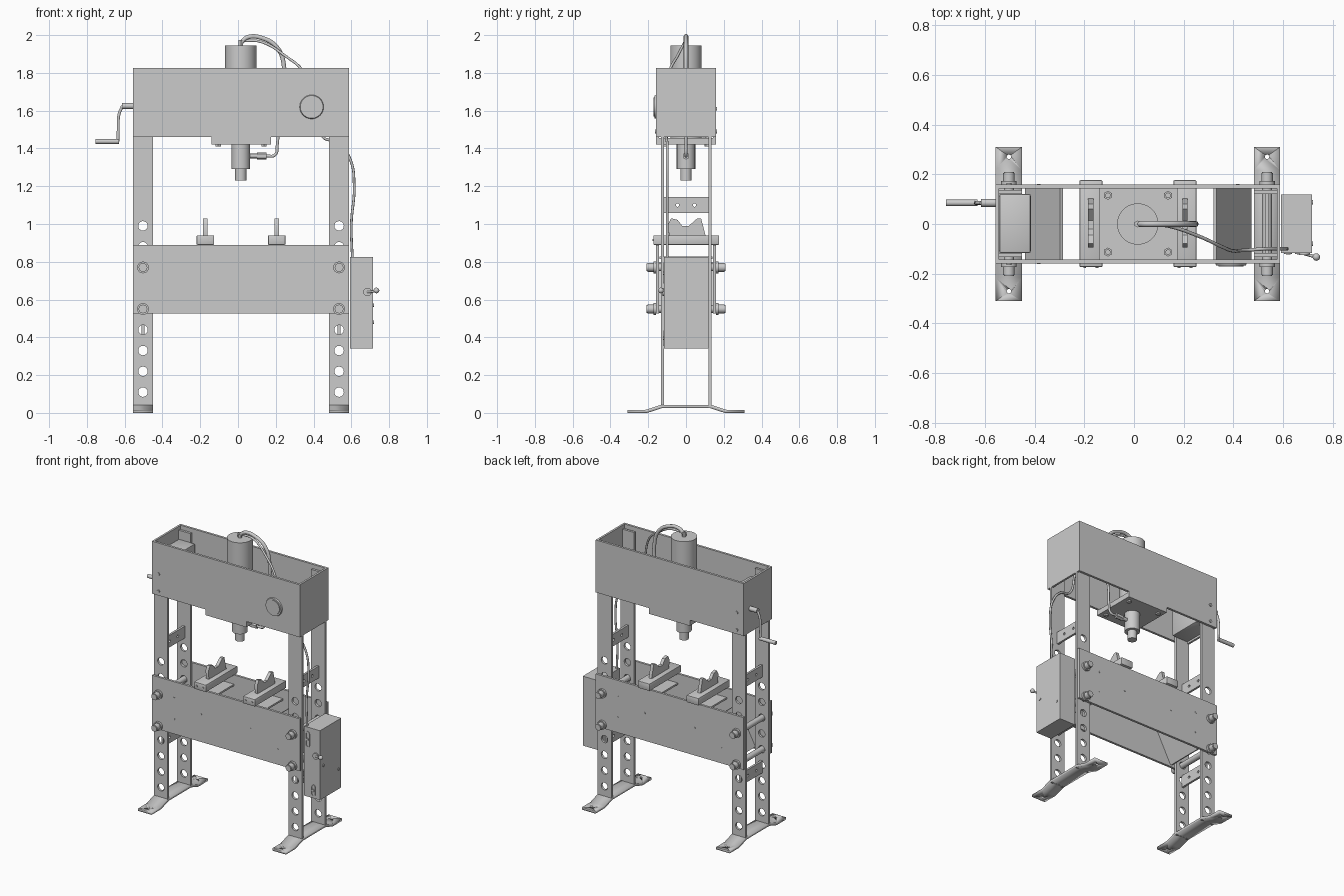
import bpy, bmesh, math
from mathutils import Vector

if "Cube" in bpy.data.objects:
    bpy.data.objects.remove(bpy.data.objects["Cube"])

CX = 0.017                      # middle of the frame
LEGS = (-0.503, 0.535)          # leg centre lines


def finish(ob, angle=35):
    bpy.ops.object.select_all(action='DESELECT')
    ob.select_set(True)
    bpy.context.view_layer.objects.active = ob
    if ob.type == 'CURVE':
        bpy.ops.object.convert(target='MESH')
        ob = bpy.context.view_layer.objects.active
    bpy.ops.object.shade_smooth_by_angle(angle=math.radians(angle))
    return ob


def mesh_object(name, bm):
    me = bpy.data.meshes.new(name)
    bm.to_mesh(me)
    bm.free()
    ob = bpy.data.objects.new(name, me)
    bpy.context.collection.objects.link(ob)
    return ob


def box(name, lo, hi, bevel=0):
    bm = bmesh.new()
    bmesh.ops.create_cube(bm, size=1)
    for v in bm.verts:
        v.co = [(l + h) / 2 + c * (h - l) for l, h, c in zip(lo, hi, v.co)]
    if bevel:
        bmesh.ops.bevel(bm, geom=bm.edges[:], offset=bevel, segments=2, affect='EDGES', profile=0.5)
    return mesh_object(name, bm)


def cyl(name, a, b, r, seg=32, r2=None):
    a, b = Vector(a), Vector(b)
    bm = bmesh.new()
    bmesh.ops.create_cone(bm, cap_ends=True, segments=seg, radius1=r,
                          radius2=r if r2 is None else r2, depth=(b - a).length)
    ob = mesh_object(name, bm)
    ob.rotation_euler = (b - a).to_track_quat('Z', 'Y').to_euler()
    ob.location = (a + b) / 2
    return finish(ob)


def circle(x, y, r, n=28):
    return [(x + r * math.cos(2 * math.pi * i / n), y + r * math.sin(2 * math.pi * i / n)) for i in range(n)]


def plate(name, loops, thick, loc, rot=(math.pi / 2, 0, 0)):
    """Flat sheet: the first loop is the outline, the others are holes."""
    cu = bpy.data.curves.new(name, 'CURVE')
    cu.dimensions, cu.fill_mode, cu.extrude = '2D', 'BOTH', thick / 2
    for loop in loops:
        sp = cu.splines.new('POLY')
        sp.points.add(len(loop) - 1)
        for p, c in zip(sp.points, loop):
            p.co = (c[0], c[1], 0, 1)
        sp.use_cyclic_u = True
    ob = bpy.data.objects.new(name, cu)
    bpy.context.collection.objects.link(ob)
    ob.location, ob.rotation_euler = loc, rot
    return finish(ob)


def tube(name, pts, r):
    cu = bpy.data.curves.new(name, 'CURVE')
    cu.dimensions, cu.bevel_depth, cu.bevel_resolution, cu.use_fill_caps = '3D', r, 3, True
    sp = cu.splines.new('BEZIER')
    sp.bezier_points.add(len(pts) - 1)
    for p, c in zip(sp.bezier_points, pts):
        p.co = c
        p.handle_left_type = p.handle_right_type = 'AUTO'
    ob = bpy.data.objects.new(name, cu)
    bpy.context.collection.objects.link(ob)
    return finish(ob, 60)


def rect(x0, y0, x1, y1):
    return [(x0, y0), (x1, y0), (x1, y1), (x0, y1)]


SIDE = (math.pi / 2, 0, math.pi / 2)    # sheet drawn in y-z

# legs, cross bars, feet and pins
for cx in LEGS:
    x0, x1 = cx - 0.053, cx + 0.053
    for y in (-0.125, 0.128):
        holes = [circle(cx, 0.11 * i, 0.025) for i in range(1, 10)]
        plate("leg", [rect(x0, 0.025, x1, 1.80)] + holes, 0.016, (0, y, 0))
    for z in (0.43, 1.10):
        plate("leg_cross_bar", [rect(-0.118, z - 0.042, 0.121, z + 0.042),
                                circle(-0.045, z, 0.009, 16), circle(0.045, z, 0.009, 16)],
              0.015, (cx, 0, 0), SIDE)
    top = [(-0.31, 0.016), (-0.215, 0.016), (-0.135, 0.042)]
    low = [(-0.125, 0.026), (-0.205, 0), (-0.31, 0)]
    prof = top + [(-y, z) for y, z in top[::-1]] + [(-y, z) for y, z in low[::-1]] + low
    foot = plate("foot", [prof], x1 - x0, (cx, 0, 0), SIDE)
    for s in (-1, 1):
        cut = cyl("foot_hole_cutter", (cx, s * 0.27, -0.02), (cx, s * 0.27, 0.05), 0.009, 16)
        cut.hide_render = True
        cut.hide_set(True)
        m = foot.modifiers.new("hole", 'BOOLEAN')
        m.operation, m.object, m.solver = 'DIFFERENCE', cut, 'EXACT'
    for z in (0.55, 0.77):
        cyl("pin", (cx, -0.21, z), (cx, 0.21, z), 0.02)
        for s in (-1, 1):
            cyl("pin_collar", (cx, s * 0.158, z), (cx, s * 0.172, z), 0.031, 24)
            cyl("pin_end", (cx, s * 0.172, z), (cx, s * 0.205, z), 0.023, 24)

# upper head box, open at top and bottom
head = [(-0.556, 1.46), (-0.14, 1.46), (-0.14, 1.42), (0.175, 1.42), (0.175, 1.46),
        (0.588, 1.46), (0.588, 1.826), (-0.556, 1.826)]
low_beam = rect(-0.556, 0.525, 0.588, 0.89)
for s in (-1, 1):
    plate("head_side", [head], 0.016, (0, s * 0.15, 0))
    plate("bed_side", [low_beam], 0.016, (0, s * 0.15, 0))
    for z in (1.49, 1.61):
        cyl("head_screw", (-0.503, s * 0.157, z), (-0.503, s * 0.165, z), 0.010, 16)
    for dx, z in ((0.4, 0.63), (0.4, 0.775), (0.193, 0.717)):
        for t in (-1, 1):
            cyl("bed_screw", (CX + t * dx, s * 0.157, z), (CX + t * dx, s * 0.16, z), 0.007, 12)
box("head_end", (-0.556, -0.143, 1.46), (-0.542, 0.143, 1.826))
box("head_end", (0.574, -0.143, 1.46), (0.588, 0.143, 1.826))
box("cylinder_mount_plate", (-0.14, -0.143, 1.42), (0.175, 0.143, 1.455))
for x in (-0.105, 0.137):
    for y in (-0.113, 0.115):
        cyl("mount_bolt", (x, y, 1.41), (x, y, 1.475), 0.011, 16)
        cyl("mount_nut", (x, y, 1.455), (x, y, 1.468), 0.018, 6)
        cyl("mount_bolt_head", (x, y, 1.41), (x, y, 1.42), 0.016, 6)
finish(box("pump_tank", (-0.542, -0.117, 1.47), (-0.415, 0.121, 1.74), 0.008))

# sloping braces inside the bed
for s in (-1, 1):
    a, b = (CX + s * 0.455, 0.54), (CX + s * 0.315, 0.80)
    plate("bed_brace", [[a, b, (b[0] - s * 0.012, b[1] - 0.006), (a[0] - s * 0.014, a[1] - 0.006)]],
          0.284, (0, 0, 0))

# ram cylinder
cyl("ram_barrel", (0.015, 0, 1.455), (0.015, 0, 1.945), 0.083, 48)
cyl("ram_lower_barrel", (0.015, 0, 1.29), (0.015, 0, 1.42), 0.049, 40)
cyl("ram_piston", (0.015, 0, 1.23), (0.015, 0, 1.30), 0.030, 32)
cyl("ram_top_fitting", (0.015, 0, 1.945), (0.015, 0, 1.975), 0.014, 6)
cyl("ram_side_fitting", (0.06, 0, 1.36), (0.10, 0, 1.36), 0.012, 16)
cyl("ram_side_nut", (0.10, 0, 1.36), (0.15, 0, 1.36), 0.019, 6)

# hoses
tube("top_hose", [(0.015, 0, 1.96), (0.05, 0, 1.988), (0.12, 0, 1.987), (0.21, 0, 1.93),
                  (0.245, 0, 1.82), (0.23, 0, 1.62)], 0.012)
tube("lower_hose", [(0.15, 0, 1.36), (0.195, 0, 1.365), (0.208, 0, 1.42), (0.215, 0, 1.55), (0.23, 0, 1.62)], 0.008)
tube("pump_hose", [(0.03, 0, 1.97), (0.12, -0.005, 1.965), (0.25, -0.045, 1.89), (0.35, -0.09, 1.80),
                   (0.40, -0.108, 1.62), (0.45, -0.105, 1.46), (0.53, -0.10, 1.43), (0.595, -0.10, 1.34),
                   (0.615, -0.10, 1.2), (0.60, -0.10, 1.0), (0.605, -0.10, 0.82)], 0.007)

# support bars with notched blocks
notch = [(-0.09, 0.94), (-0.095, 1.0), (-0.078, 1.03), (-0.045, 1.022), (-0.02, 0.99),
         (0.015, 0.99), (0.06, 1.03), (0.08, 1.03), (0.103, 0.94)]
for x in (-0.173, 0.205):
    finish(box("support_bar", (x - 0.046, -0.173, 0.89), (x + 0.046, 0.176, 0.94), 0.004))
    box("support_guide_plate", (x - 0.044, -0.14, 0.815), (x + 0.044, 0.14, 0.827))
    plate("notched_block", [notch], 0.022, (x, 0, 0), SIDE)
    for dx in (-0.025, 0.025):
        cyl("support_screw", (x + dx, -0.173, 0.915), (x + dx, -0.177, 0.915), 0.006, 12)

# pressure gauge
cyl("gauge_rim", (0.39, -0.157, 1.62), (0.39, -0.166, 1.62), 0.064, 40, 0.060)
cyl("gauge_face", (0.39, -0.166, 1.62), (0.39, -0.171, 1.62), 0.050, 40)

# crank handle
cyl("crank_hub", (-0.615, 0.085, 1.625), (-0.54, 0.085, 1.625), 0.016, 24)
tube("crank_arm", [(-0.612, 0.085, 1.625), (-0.63, 0.085, 1.58), (-0.634, 0.085, 1.50), (-0.636, 0.085, 1.437)], 0.008)
cyl("crank_grip", (-0.755, 0.085, 1.437), (-0.63, 0.085, 1.437), 0.013, 24)

# control box
box("control_box", (0.592, -0.116, 0.34), (0.715, 0.118, 0.825))
for x, z, h in ((0.62, 0.74, 0.04), (0.664, 0.395, 0.025)):
    half = [(0.016 * math.cos(math.pi * i / 10), h + 0.016 * math.sin(math.pi * i / 10)) for i in range(11)]
    outline = half + [(-u, -v) for u, v in half]
    inner = [(u * 0.7, v * 0.85) for u, v in outline]
    plate("switch_frame", [outline, inner], 0.006, (x, -0.117, z))
    cyl("switch_button", (x, -0.115, z), (x, -0.123, z), 0.009, 16)
cyl("lever_boss", (0.685, -0.116, 0.64), (0.685, -0.124, 0.64), 0.022, 24)
tube("lever_rod", [(0.685, -0.12, 0.64), (0.71, -0.127, 0.642), (0.733, -0.133, 0.648)], 0.006)
bm = bmesh.new()
bmesh.ops.create_uvsphere(bm, u_segments=20, v_segments=12, radius=0.015)
knob = mesh_object("lever_knob", bm)
knob.location = (0.733, -0.133, 0.648)
finish(knob)
for y, z in ((-0.08, 0.57), (0.087, 0.48)):
    cyl("control_box_screw", (0.715, y, z), (0.72, y, z), 0.009, 16)
